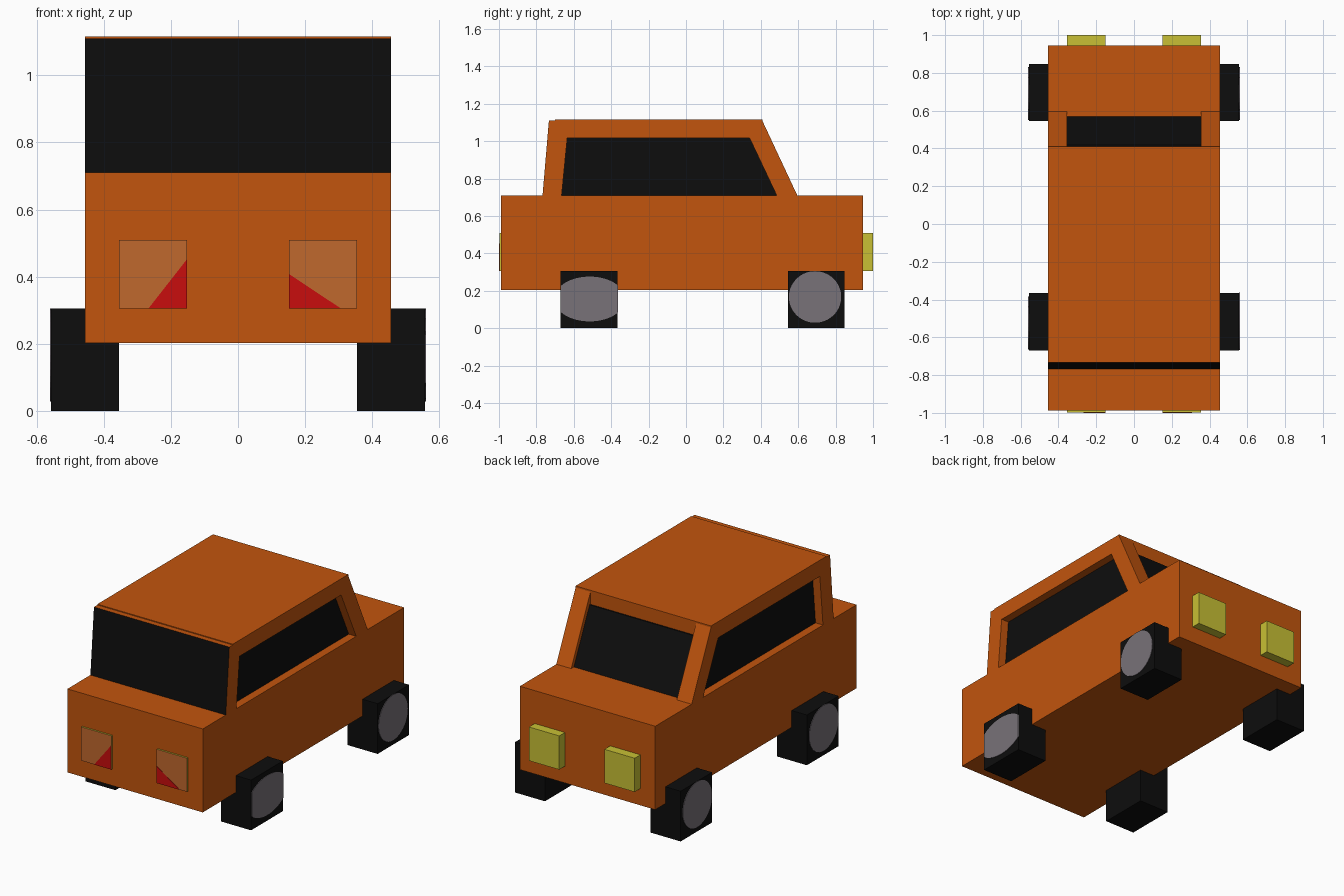
import bpy, bmesh, math
from mathutils import Vector

if "Cube" in bpy.data.objects:
    bpy.data.objects.remove(bpy.data.objects["Cube"])


def material(name, r, g, b):
    m = bpy.data.materials.new(name)
    m.diffuse_color = (r, g, b, 1)
    m.use_nodes = True
    m.node_tree.nodes["Principled BSDF"].inputs["Base Color"].default_value = m.diffuse_color
    return m


ORANGE = material("orange paint", 0.54, 0.09, 0.004)
BLACK = material("black", 0.004, 0.004, 0.004)
GREY = material("hub grey", 0.19, 0.168, 0.19)
YELLOW = material("lamp yellow", 0.58, 0.53, 0.035)
TAN = material("tail lamp tan", 0.53, 0.138, 0.027)
RED = material("tail lamp red", 0.58, 0.004, 0.004)


def prism(name, points, axis, lo, hi, mats, rule=None):
    """Extrude a 2D outline along x (points are y,z) or y (points are x,z)."""
    def place(p, d):
        return (d, p[0], p[1]) if axis == "x" else (p[0], d, p[1])
    bm = bmesh.new()
    a = [bm.verts.new(place(p, lo)) for p in points]
    b = [bm.verts.new(place(p, hi)) for p in points]
    bm.faces.new(a)
    bm.faces.new(b)
    for i in range(len(a)):
        j = (i + 1) % len(a)
        bm.faces.new((a[i], a[j], b[j], b[i]))
    bmesh.ops.recalc_face_normals(bm, faces=bm.faces)
    bm.normal_update()
    if rule:
        for f in bm.faces:
            f.material_index = int(rule(f.normal))
    me = bpy.data.meshes.new(name)
    bm.to_mesh(me)
    bm.free()
    for m in mats:
        me.materials.append(m)
    ob = bpy.data.objects.new(name, me)
    bpy.context.collection.objects.link(ob)
    return ob


def rect(u0, u1, v0, v1):
    return [(u0, v0), (u1, v0), (u1, v1), (u0, v1)]


def faces_front(n):
    return n.y < -0.9


W = 0.455
# Lower body
prism("body", rect(-0.988, 0.945, 0.203, 0.71), "x", -W, W, [ORANGE])

# Dark glass core, set back behind the pillars
prism("cabin_glass", [(-0.70, 0.705), (0.572, 0.705), (0.418, 1.03), (-0.68, 1.03)],
      "x", -0.405, 0.405, [BLACK])
# Roof slab, and the full-width end frame whose outer face is a window
prism("roof", rect(-0.70, 0.41, 1.017, 1.115), "x", -W, W, [ORANGE])
prism("rear_frame", [(-0.767, 0.71), (-0.665, 0.71), (-0.635, 1.017),
                     (-0.635, 1.11), (-0.733, 1.11)],
      "x", -W, W, [ORANGE, BLACK], faces_front)

for side, s in (("left", -1), ("right", 1)):
    # Slanted windscreen pillars
    prism("windscreen_pillar_" + side,
          [(0.485, 0.71), (0.595, 0.71), (0.406, 1.114), (0.34, 1.114), (0.34, 1.017)],
          "x", s * 0.355, s * W, [ORANGE])

    # Square lamps at both ends
    x0, x1 = sorted((s * 0.152, s * 0.355))
    prism("headlamp_" + side, rect(x0, x1, 0.305, 0.51), "y", 0.94, 1.0, [YELLOW])
    prism("tail_lamp_" + side, rect(x0, x1, 0.305, 0.51), "y", -0.998, -0.98,
          [YELLOW, TAN], faces_front)
    # Red lower inner corner of each tail lamp
    w, h = (0.115, 0.147) if s < 0 else (0.155, 0.103)
    prism("tail_lamp_red_" + side,
          [(s * 0.152, 0.305), (s * (0.152 + w), 0.305), (s * 0.152, 0.305 + h)],
          "y", -1.0, -0.997, [RED])

    # Box wheels with round hub plates
    for end, y0, y1 in (("front", -0.67, -0.365), ("back", 0.545, 0.847)):
        prism(f"wheel_{end}_{side}", rect(y0, y1, 0, 0.305), "x", s * 0.355, s * 0.557, [BLACK])
        cy, cz, ry, rz = (y0 + y1) / 2 - 0.006, 0.167, 0.14, 0.138
        if end == "front" and s > 0:      # this hub is a wide oval cut by the wheel edge
            cy, cz, ry, rz = -0.515, 0.156, 0.19, 0.12
        lim = math.acos(min(1, 0.152 / ry)) if ry > 0.152 else 0
        outline = []
        n = 20
        for base in (0, math.pi):
            for i in range(n + (lim > 0)):
                t = base + lim + (math.pi - 2 * lim) * i / n
                outline.append((cy + ry * math.cos(t), cz + rz * math.sin(t)))
        prism(f"hub_{end}_{side}", outline, "x", s * 0.555, s * 0.56, [GREY])
